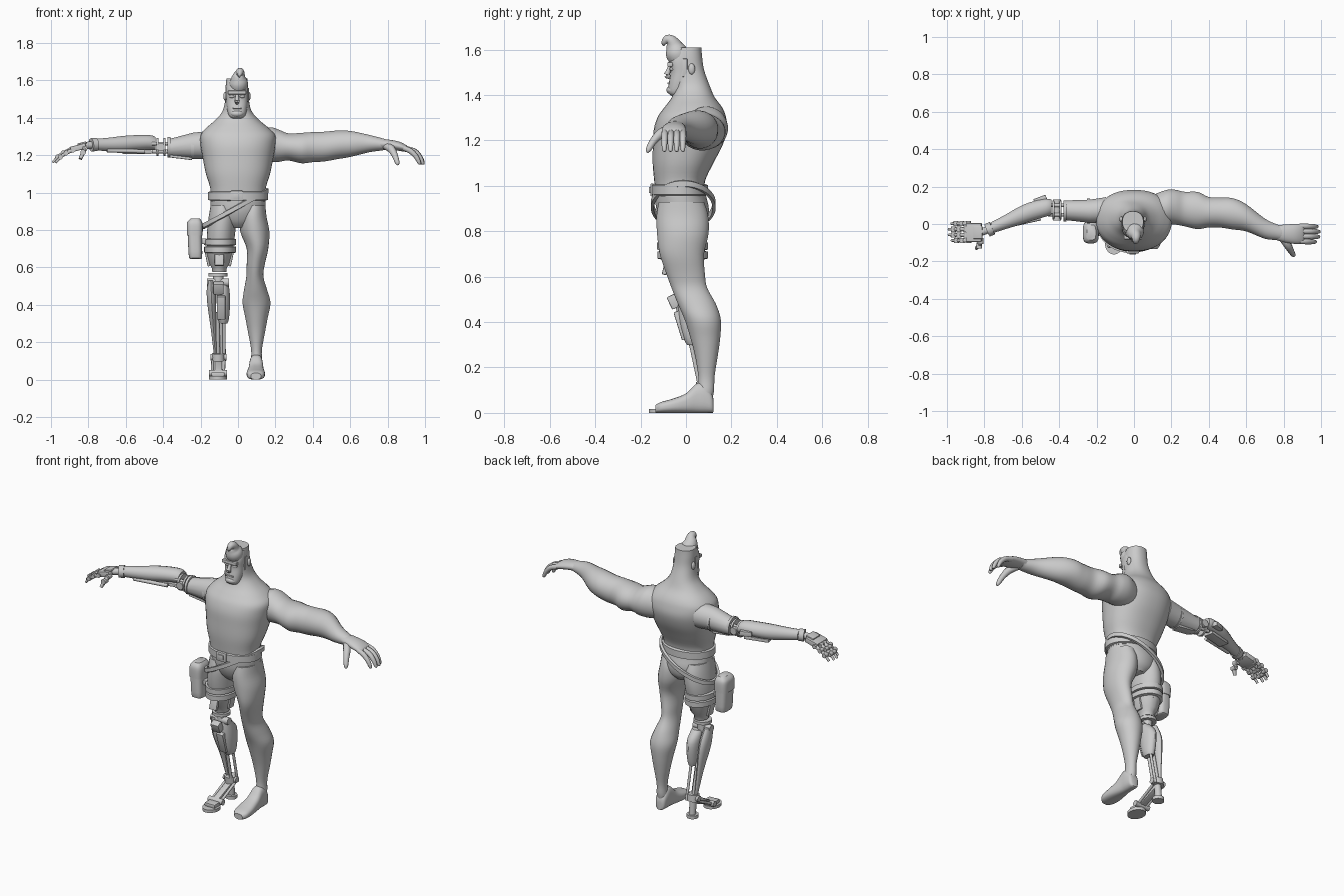
import bpy, bmesh, math
from mathutils import Vector, Matrix

grey = bpy.data.materials.new("clay grey")
grey.diffuse_color = (0.6, 0.6, 0.6, 1)


def finish(name, bm, angle=40, smooth=True):
    bmesh.ops.recalc_face_normals(bm, faces=bm.faces)
    me = bpy.data.meshes.new(name)
    bm.to_mesh(me)
    bm.free()
    me.materials.append(grey)
    ob = bpy.data.objects.new(name, me)
    bpy.context.collection.objects.link(ob)
    if smooth:
        bpy.ops.object.select_all(action='DESELECT')
        ob.select_set(True)
        bpy.context.view_layer.objects.active = ob
        bpy.ops.object.shade_smooth_by_angle(angle=math.radians(angle))
    return ob


def spline(pts, sub):
    """Catmull-Rom interpolation of number tuples."""
    out = []
    for i in range(len(pts) - 1):
        p = [pts[max(i - 1, 0)], pts[i], pts[i + 1], pts[min(i + 2, len(pts) - 1)]]
        for s in range(sub):
            t = s / sub
            out.append(tuple(0.5 * (2 * b + (c - a) * t + (2 * a - 5 * b + 4 * c - d) * t * t
                                    + (3 * b - a - 3 * c + d) * t ** 3) for a, b, c, d in zip(*p)))
    return out + [tuple(pts[-1])]


def skin(name, loops, closed=False, angle=40):
    bm = bmesh.new()
    rows = [[bm.verts.new(c) for c in loop] for loop in loops]
    n = len(rows[0])
    for i in range(len(rows) if closed else len(rows) - 1):
        a, b = rows[i], rows[(i + 1) % len(rows)]
        for j in range(n):
            bm.faces.new((a[j], a[(j + 1) % n], b[(j + 1) % n], b[j]))
    if not closed:
        bm.faces.new(rows[0])
        bm.faces.new(rows[-1])
    return finish(name, bm, angle)


def loft(name, axis, rings, n=28, sub=4, power=1.0):
    """Rings are (position on axis, centre u, centre v, radius u, radius v)."""
    loops = []
    for p, cu, cv, ru, rv in spline(rings, sub):
        loop = []
        for k in range(n):
            a = 2 * math.pi * (k + .5) / n
            c, s = math.cos(a), math.sin(a)
            u = cu + ru * math.copysign(abs(c) ** power, c)
            v = cv + rv * math.copysign(abs(s) ** power, s)
            loop.append({'z': (u, v, p), 'x': (p, u, v), 'y': (u, p, v)}[axis])
        loops.append(loop)
    return skin(name, loops)


def tube(name, pts, n=12, sub=3):
    """Round limb through points (x, y, z, radius)."""
    pts = spline(pts, sub)
    loops = []
    for i, q in enumerate(pts):
        d = Vector(pts[min(i + 1, len(pts) - 1)][:3]) - Vector(pts[max(i - 1, 0)][:3])
        m = d.to_track_quat('Z', 'Y')
        loops.append([Vector(q[:3]) + m @ Vector((math.cos(2 * math.pi * k / n) * q[3],
                      math.sin(2 * math.pi * k / n) * q[3], 0)) for k in range(n)])
    return skin(name, loops)


def rod(name, a, b, r, r2=None, n=14):
    return tube(name, [(*a, r), (*b, r if r2 is None else r2)], n, 1)


def box(name, loc, size, rot=(0, 0, 0), bevel=.006):
    bm = bmesh.new()
    bmesh.ops.create_cube(bm, size=1, matrix=Matrix.Diagonal((*size, 1)))
    bmesh.ops.bevel(bm, geom=bm.edges[:], offset=bevel, segments=2, affect='EDGES', profile=.6)
    ob = finish(name, bm)
    ob.location, ob.rotation_euler = loc, rot
    return ob


def ball(name, loc, size):
    bm = bmesh.new()
    bmesh.ops.create_uvsphere(bm, u_segments=20, v_segments=12, radius=1)
    bmesh.ops.scale(bm, vec=size, verts=bm.verts)
    ob = finish(name, bm, 60)
    ob.location = loc
    return ob


def band(name, centre, rx, ry, w, h, tilt=0.0, n=48):
    """Flat strap following an ellipse; tilt raises it along +x."""
    loops = []
    for k in range(n):
        a = 2 * math.pi * k / n
        c, s = math.cos(a), math.sin(a)
        loops.append([(centre[0] + (rx + o) * c, centre[1] + (ry + o) * s, centre[2] + tilt * c + z)
                      for o, z in ((-w, -h), (w, -h * .8), (w, h * .8), (-w, h))])
    return skin(name, loops, closed=True)


# Torso, neck and back of head
loft("torso", 'z', [(.95, 0, -.025, .148, .108), (1.02, 0, -.028, .148, .112), (1.1, 0, -.013, .172, .134),
     (1.18, 0, .008, .188, .154), (1.25, 0, .02, .2, .162), (1.305, 0, .026, .2, .15),
     (1.345, -.003, .032, .168, .128), (1.39, -.004, .032, .115, .095), (1.44, -.005, .028, .076, .077),
     (1.51, -.005, .012, .062, .068), (1.57, -.006, .008, .06, .063), (1.61, -.006, .012, .056, .056)], 40, power=.88)
# Face and features
loft("face", 'z', [(1.392, -.005, -.035, .025, .02), (1.41, -.005, -.032, .044, .046), (1.45, -.005, -.022, .054, .054),
     (1.5, -.005, -.015, .058, .053), (1.55, -.005, -.012, .06, .062), (1.6, -.005, 0, .055, .054)], power=.8)
box("brow", (-.005, -.07, 1.535), (.098, .025, .02))
tube("nose", [(-.005, -.068, 1.53, .008), (-.005, -.08, 1.5, .011), (-.005, -.084, 1.487, .013), (-.005, -.07, 1.478, .008)])
box("mouth", (-.005, -.074, 1.452), (.05, .016, .008), bevel=.003)
ball("chin", (-.005, -.062, 1.422), (.036, .024, .02))
for s in (-1, 1):
    ball("ear", (-.005 + s * .063, .025, 1.515), (.01, .015, .024))
    ball("eye", (-.005 + s * .026, -.06, 1.514), (.016, .012, .009))
    box("sideburn", (-.005 + s * .059, -.005, 1.52), (.008, .022, .08), bevel=.003)
tube("hair_curl", [(-.003, -.025, 1.55, .045), (.004, -.04, 1.585, .05), (.004, -.052, 1.615, .038), (.01, -.064, 1.638, .026),
     (.01, -.083, 1.645, .02), (.008, -.097, 1.63, .012), (.005, -.098, 1.617, .004)], 18)

# Natural arm and hand
loft("arm", 'x', [(.1, .085, 1.25, .07, .08), (.17, .09, 1.256, .092, .094), (.22, .09, 1.25, .094, .086),
     (.27, .08, 1.244, .093, .073), (.34, .072, 1.238, .1, .082), (.4, .063, 1.243, .082, .081),
     (.463, .061, 1.246, .081, .08), (.53, .054, 1.255, .084, .077), (.6, .033, 1.26, .073, .07),
     (.7, -.025, 1.262, .054, .047), (.77, -.045, 1.258, .041, .033), (.79, -.048, 1.257, .04, .028)], 24)
loft("palm", 'x', [(.75, -.045, 1.26, .038, .026), (.8, -.05, 1.258, .047, .026), (.86, -.053, 1.248, .054, .025),
     (.9, -.052, 1.235, .052, .018), (.912, -.052, 1.228, .045, .01)], 20)
for i in range(4):
    y, e = -.012 - i * .027, (.0, .012, .01, -.008)[i]
    tube("finger", [(.885, y, 1.238, .014), (.93 + e, y - .001, 1.222, .0145), (.962 + e, y - .002, 1.19, .013),
         (.978 + e, y - .002, 1.157, .009), (.98 + e, y - .002, 1.15, .003)])
tube("thumb", [(.79, -.07, 1.25, .02), (.82, -.11, 1.232, .021), (.84, -.145, 1.195, .016),
     (.852, -.165, 1.16, .012), (.856, -.17, 1.147, .004)])

# Mechanical arm
loft("arm_socket", 'x', [(-.15, .075, 1.255, .07, .075), (-.24, .068, 1.25, .063, .07), (-.377, .074, 1.237, .053, .047)], 14, 1)
for x0, x1, g in ((-.236, -.25, .066), (-.362, -.377, .056)):
    rod("socket_rim", (x0, .07, 1.243), (x1, .07, 1.243), g)
box("socket_plate", (-.305, .068, 1.188), (.12, .06, .015), (0, .12, 0))
for x in (-.393, -.43):
    rod("elbow_disc", (x - .006, .075, 1.243), (x + .006, .075, 1.243), .05)
for y, z in ((.05, 1.22), (.1, 1.22), (.05, 1.262), (.1, 1.262)):
    rod("elbow_strut", (-.36, y, z), (-.46, y, z), .01)
rod("elbow_pin", (-.412, .02, 1.243), (-.412, .13, 1.243), .022)
loft("forearm", 'x', [(-.442, .09, 1.262, .042, .036), (-.47, .087, 1.268, .048, .04), (-.54, .07, 1.265, .052, .043),
     (-.61, .045, 1.26, .05, .044), (-.69, .01, 1.257, .039, .037), (-.765, -.022, 1.257, .031, .031)], 16, 3)
box("elbow_fin", (-.5, .128, 1.255), (.07, .035, .03), (0, 0, .35))
box("forearm_plate", (-.54, .07, 1.216), (.15, .06, .02), (0, 0, .25))
rod("forearm_piston", (-.5, .03, 1.22), (-.7, -.015, 1.225), .011)
rod("wrist_ring", (-.757, -.022, 1.257), (-.785, -.034, 1.255), .036)
rod("wrist", (-.78, -.03, 1.255), (-.82, -.045, 1.25), .02)
box("metal_palm", (-.855, -.045, 1.24), (.085, .1, .03), (0, -.25, 0))
box("palm_cover", (-.835, -.045, 1.262), (.05, .07, .012), (0, -.25, 0))


def metal_finger(pts, r):
    for i in range(len(pts) - 1):
        rod("finger_link", pts[i], pts[i + 1], r * (1 - .12 * i), r * (.8 - .12 * i), 10)
        y = Vector((0, r * 1.15, 0))
        rod("finger_joint", Vector(pts[i]) - y, Vector(pts[i]) + y, r * 1.1, n=10)


for i in range(4):
    y, e = .002 - i * .03, (.014, .0, .0, .016)[i]
    metal_finger([(-.898 + e, y, 1.228), (-.935 + e, y, 1.212), (-.965 + e, y, 1.19), (-.991 + e, y, 1.16)], .012)
metal_finger([(-.82, -.09, 1.235), (-.828, -.115, 1.215), (-.843, -.13, 1.18)], .014)

# Hips and natural leg
loft("hips", 'z', [(.81, 0, -.005, .05, .07), (.845, 0, -.008, .115, .1), (.9, 0, -.015, .143, .116),
     (.96, 0, -.024, .148, .112), (1, 0, -.025, .148, .11)], 36)
loft("leg", 'z', [(.93, .085, -.02, .062, .1), (.87, .081, -.016, .072, .114), (.79, .09, -.014, .078, .114),
     (.7, .104, -.018, .058, .098), (.61, .094, -.001, .048, .085), (.55, .09, .015, .046, .079), (.48, .094, .048, .062, .084),
     (.41, .099, .074, .075, .08), (.33, .099, .085, .06, .066), (.25, .099, .09, .045, .05),
     (.16, .099, .09, .029, .036), (.1, .099, .088, .03, .036), (.06, .098, .08, .03, .036)])
loft("foot", 'y', [(.122, .097, .03, .018, .026), (.112, .097, .045, .031, .044), (.08, .097, .064, .036, .064),
     (.045, .097, .064, .037, .064), (0, .096, .043, .042, .043), (-.06, .095, .031, .049, .031),
     (-.11, .096, .024, .045, .024), (-.134, .096, .018, .027, .017)], 24, power=.75)

# Stump thigh with straps and socket
loft("thigh", 'z', [(.93, -.085, -.02, .062, .1), (.87, -.083, -.016, .074, .114), (.79, -.09, -.014, .076, .112),
     (.7, -.096, -.015, .07, .095), (.67, -.098, -.014, .062, .085)])
for z, r in ((.735, .078), (.695, .077)):
    band("thigh_strap", (-.096, -.015, z), r, r + .026, .008, .019)
loft("knee_socket", 'z', [(.69, -.1, -.012, .074, .09), (.62, -.1, -.01, .057, .066), (.6, -.1, -.01, .042, .05), (.575, -.1, -.01, .038, .045)], 14, 1)
box("socket_front_plate", (-.1, -.088, .645), (.05, .02, .075), (-.25, 0, 0))
for s in (-1, 1):
    box("socket_side_plate", (-.1 + s * .064, -.01, .65), (.014, .05, .09), (0, s * .2, 0))
rod("knee_disc", (-.107, -.01, .552), (-.107, -.01, .57), .052)
rod("knee_post", (-.105, -.01, .48), (-.105, -.01, .56), .028)
rod("knee_axle", (-.165, -.015, .52), (-.048, -.015, .52), .022)
box("knee_cap", (-.105, -.055, .49), (.055, .04, .06), (.45, 0, 0))

# Mechanical shin
loft("shin_shell", 'z', [(.53, -.146, -.012, .018, .035), (.47, -.143, .005, .025, .05), (.4, -.14, .022, .024, .052),
     (.28, -.132, .05, .015, .03), (.14, -.122, .075, .008, .014)], 14, 3)
loft("calf_shell", 'z', [(.51, -.083, .0, .034, .034), (.46, -.08, .022, .037, .058), (.4, -.078, .03, .036, .06),
     (.33, -.077, .035, .03, .046), (.3, -.078, .038, .022, .034)], 14, 3)
box("shin_front_plate", (-.09, -.022, .385), (.045, .03, .13), (.3, 0, 0))
for x, y, r in ((-.09, .03, .009), (-.075, .065, .008), (-.108, .05, .011)):
    rod("ankle_piston", (x, y - .02, .36), (x + .002, y + .035, .1), r)
rod("ankle_axle", (-.148, .08, .12), (-.062, .08, .12), .018)
rod("ankle_collar", (-.105, .076, .14), (-.105, .08, .1), .034)

# Mechanical foot
rod("heel_post", (-.105, .08, .1), (-.105, .088, .012), .02)
rod("heel_pad", (-.105, .085, 0), (-.105, .085, .02), .034)
box("arch", (-.105, .01, .068), (.04, .15, .026), (.38, 0, 0))
for s in (-1, 1):
    rod("arch_rod", (-.105 + s * .03, .075, .1), (-.107 + s * .03, -.07, .03), .008)
rod("toe_axle", (-.155, -.06, .035), (-.058, -.06, .035), .017)
loft("toe_pad", 'z', [(0, -.107, -.105, .048, .058), (.018, -.107, -.105, .048, .058)], 24, 1)
box("toe_cover", (-.107, -.09, .028), (.07, .07, .022))

# Belt, buckle and slanted holster strap
band("belt", (0, -.027, .982), .152, .117, .008, .026)
box("buckle", (-.007, -.148, .982), (.068, .018, .056))
box("buckle_inset", (-.007, -.158, .982), (.036, .01, .028), bevel=.003)
band("holster_strap", (-.015, -.012, .915), .172, .136, .007, .015, .095)

# Pouch
loft("pouch", 'z', [(.645, -.226, -.045, .03, .04), (.66, -.227, -.045, .036, .052), (.75, -.23, -.045, .038, .054),
     (.83, -.231, -.045, .038, .054)], 24, 3, .6)
loft("pouch_flap", 'z', [(.77, -.231, -.045, .042, .058), (.82, -.231, -.045, .043, .059), (.845, -.231, -.045, .038, .054),
     (.862, -.228, -.045, .024, .04)], 24, 3, .6)
box("pouch_clip", (-.185, -.04, .74), (.03, .05, .03))
